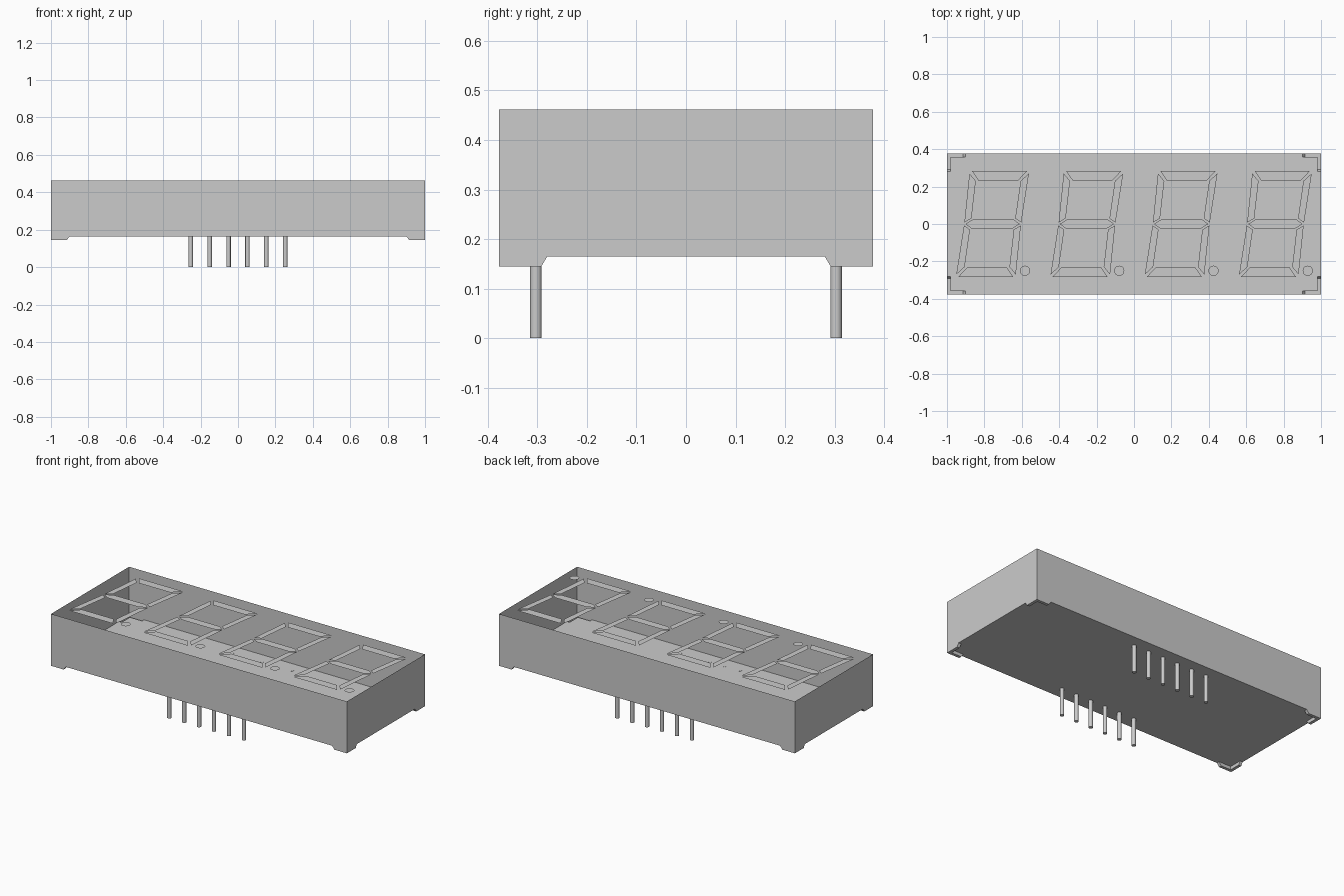
import bpy, bmesh, math

cube = bpy.data.objects.get("Cube")
if cube:
    bpy.data.objects.remove(cube, do_unlink=True)

# One plain grey for everything
grey = bpy.data.materials.new("light grey")
grey.use_nodes = True
grey.diffuse_color = (0.6, 0.6, 0.6, 1)
grey.node_tree.nodes["Principled BSDF"].inputs["Base Color"].default_value = (0.6, 0.6, 0.6, 1)

X, Y = 1.0, 0.377                      # half length and half width
TOP, FLOOR, FOOT = 0.462, 0.165, 0.145  # heights
XE, XF, YE, YF = 0.90, 0.915, 0.28, 0.292  # foot ends at floor and at base
XI, YI = X - 0.018, Y - 0.018          # inner sides of the feet


def finish(bm, name):
    mesh = bpy.data.meshes.new(name)
    bm.to_mesh(mesh)
    bm.free()
    mesh.materials.append(grey)
    obj = bpy.data.objects.new(name, mesh)
    bpy.context.collection.objects.link(obj)
    return obj


def add_face(bm, points):
    return bm.faces.new([bm.verts.new(p) for p in points])


# Open-topped case: walls whose lower edge steps down to the corner feet
bm = bmesh.new()
for s in (-1, 1):
    profile_x = [(-X, TOP), (-X, FOOT), (-XF, FOOT), (-XE, FLOOR),
                 (XE, FLOOR), (XF, FOOT), (X, FOOT), (X, TOP)]
    profile_y = [(-Y, TOP), (-Y, FOOT), (-YF, FOOT), (-YE, FLOOR),
                 (YE, FLOOR), (YF, FOOT), (Y, FOOT), (Y, TOP)]
    add_face(bm, [(u, s * Y, z) for u, z in profile_x])
    add_face(bm, [(s * X, u, z) for u, z in profile_y])

# Hollow L-shaped feet and the floor outline running around them
upper = [(XE, Y), (XE, YI), (XI, YI), (XI, YE), (X, YE)]
lower = [(XF, Y), (XF, YI), (XI, YI), (XI, YF), (X, YF)]
outline = []
for sx, sy in ((1, 1), (1, -1), (-1, -1), (-1, 1)):
    hi = [(sx * x, sy * y, FLOOR) for x, y in upper]
    lo = [(sx * x, sy * y, FOOT) for x, y in lower]
    for i in range(4):
        add_face(bm, [hi[i], hi[i + 1], lo[i + 1], lo[i]])
    add_face(bm, lo + [(sx * X, sy * Y, FOOT)])
    outline += hi if sx * sy > 0 else hi[::-1]
add_face(bm, outline)
bmesh.ops.remove_doubles(bm, verts=bm.verts, dist=1e-5)
bmesh.ops.recalc_face_normals(bm, faces=bm.faces)
floor_face = max(bm.faces, key=lambda f: len(f.verts))
if floor_face.normal.z > 0:
    bmesh.ops.reverse_faces(bm, faces=bm.faces)
finish(bm, "case")

# Slanted seven-segment digits, flush with the rim
PITCH, SLANT = 0.504, 0.13
bar = [(-0.148, 0.284), (0.148, 0.284), (0.106, 0.232), (-0.106, 0.232)]
side = [(0.159, 0.270), (0.120, 0.230), (0.117, 0.030), (0.152, 0.008)]
middle = [(-0.145, 0), (-0.108, 0.025), (0.108, 0.025),
          (0.145, 0), (0.108, -0.025), (-0.108, -0.025)]
segments = [middle]
for sy in (-1, 1):
    segments.append([(x, sy * y) for x, y in bar])
    for sx in (-1, 1):
        segments.append([(sx * x, sy * y) for x, y in side])

for n in range(4):
    cx = (n - 1.5) * PITCH
    bm = bmesh.new()
    for seg in segments:
        face = add_face(bm, [(cx + x + SLANT * y, y, TOP) for x, y in seg])
        face.normal_update()
        if face.normal.z < 0:
            face.normal_flip()
    finish(bm, f"digit_{n + 1}")

    # Decimal point
    bm = bmesh.new()
    dot = [(cx + 0.173 + 0.027 * math.cos(a), -0.25 + 0.027 * math.sin(a), TOP)
           for a in (math.tau * k / 32 for k in range(32))]
    add_face(bm, dot)
    finish(bm, f"decimal_point_{n + 1}")

# Two rows of six round pins
for row, y in (("front", -0.303), ("back", 0.303)):
    for n in range(6):
        height = FLOOR + 0.0005
        bpy.ops.mesh.primitive_cylinder_add(
            vertices=24, radius=0.0118, depth=height,
            location=((n - 2.5) * 0.101, y, height / 2))
        pin = bpy.context.object
        pin.name = f"{row}_pin_{n + 1}"
        pin.data.materials.append(grey)
        bpy.ops.object.shade_smooth_by_angle(angle=math.radians(40))
